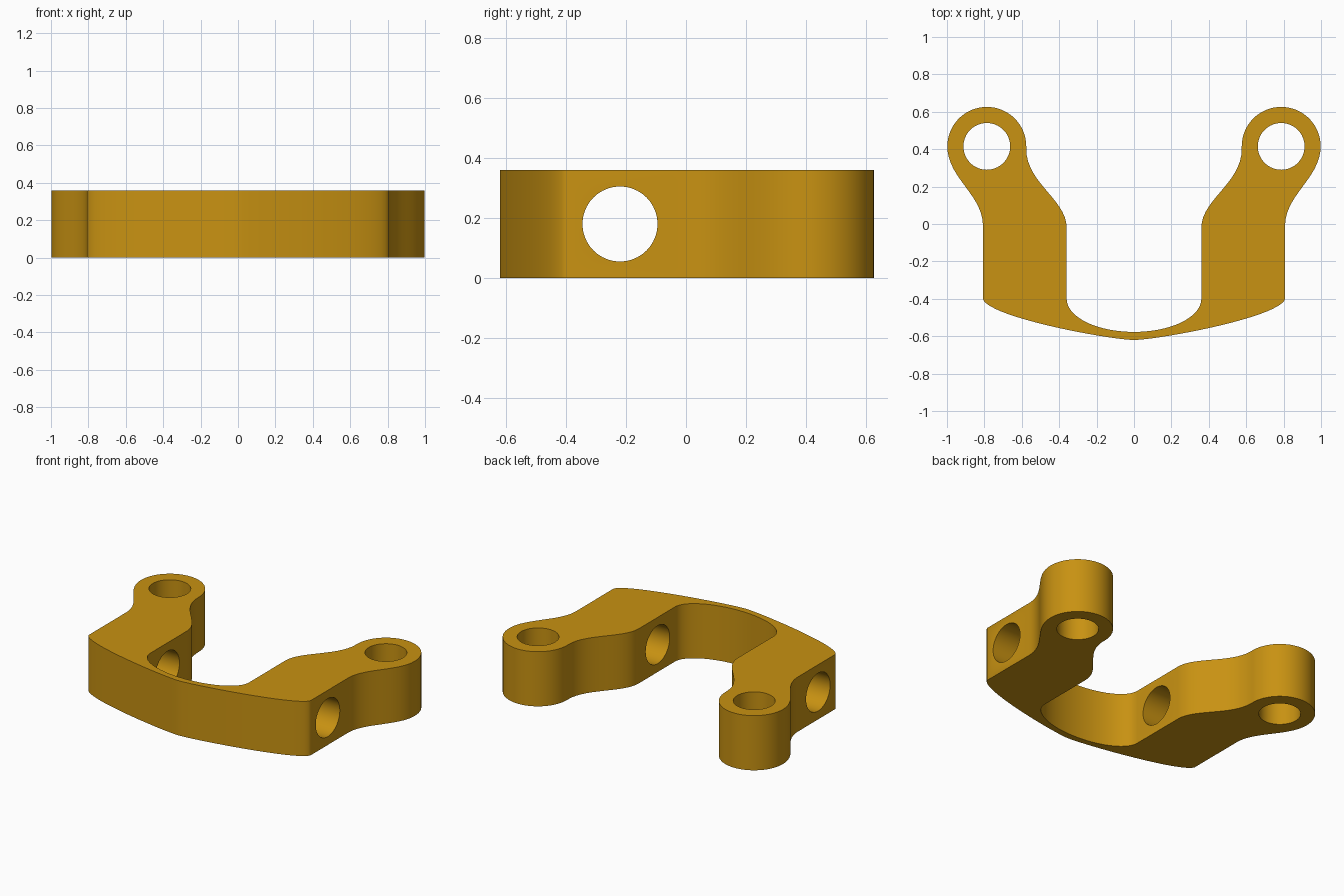
import bpy, bmesh, math
from mathutils import Vector
from mathutils.geometry import interpolate_bezier

if "Cube" in bpy.data.objects:
    bpy.data.objects.remove(bpy.data.objects["Cube"])

HEIGHT = 0.36
LUG = (0.787, 0.415)      # centre of the rounded lug
LUG_R, HOLE_R = 0.211, 0.125

gold = bpy.data.materials.new("golden_ochre")
gold.diffuse_color = (0.578, 0.287, 0.006, 1)
gold.use_nodes = True
gold.node_tree.nodes["Principled BSDF"].inputs["Base Color"].default_value = gold.diffuse_color


def bezier(a, b, c, d, n=16):
    return [(p.x, p.y) for p in interpolate_bezier(*[Vector((*q, 0)) for q in (a, b, c, d)], n)]


def arc(cx, cy, rx, ry, a0, a1, n):
    angles = [math.radians(a0 + (a1 - a0) * i / n) for i in range(n + 1)]
    return [(cx + rx * math.cos(a), cy + ry * math.sin(a)) for a in angles]


# Right half of the outline, from front centre around the lug to inner centre
half = bezier((0, -0.62), (0.12, -0.62), (0.78, -0.50), (0.808, -0.40), 24)
half += bezier((0.808, 0), (0.815, 0.16), (0.998, 0.25), (0.998, 0.415))
half += arc(*LUG, LUG_R, LUG_R, 0, 180, 32)[1:]
half += bezier((0.576, 0.40), (0.576, 0.22), (0.36, 0.13), (0.36, -0.02))
half += arc(0, -0.40, 0.36, 0.177, 0, -90, 20)

# Mirror the half into a closed outline
left = [(-x, y) for x, y in reversed(half) if x > 0.001]
outline = half + left

# Extrude the outline into the yoke body
bm = bmesh.new()
face = bm.faces.new([bm.verts.new((x, y, 0)) for x, y in outline])
ext = bmesh.ops.extrude_face_region(bm, geom=[face])
bmesh.ops.translate(bm, vec=(0, 0, HEIGHT),
                    verts=[v for v in ext["geom"] if isinstance(v, bmesh.types.BMVert)])
bmesh.ops.recalc_face_normals(bm, faces=bm.faces)
mesh = bpy.data.meshes.new("yoke_bracket")
bm.to_mesh(mesh)
bm.free()
yoke = bpy.data.objects.new("yoke_bracket", mesh)
bpy.context.collection.objects.link(yoke)
mesh.materials.append(gold)


def drill(name, location, depth, rotation=(0, 0, 0)):
    """Cut a round hole through the yoke."""
    bpy.ops.mesh.primitive_cylinder_add(vertices=64, radius=HOLE_R, depth=depth,
                                        location=location, rotation=rotation)
    cutter = bpy.context.object
    cutter.name = name
    cutter.data.materials.append(gold)
    bpy.context.view_layer.objects.active = yoke
    mod = yoke.modifiers.new(name, 'BOOLEAN')
    mod.operation, mod.solver, mod.object = 'DIFFERENCE', 'EXACT', cutter
    bpy.ops.object.modifier_apply(modifier=mod.name)
    bpy.data.objects.remove(cutter)


# Vertical lug holes and the cross bore through both arms
for side in (-1, 1):
    drill("lug_hole", (side * LUG[0], LUG[1], HEIGHT / 2), 1)
drill("cross_bore", (0, -0.22, HEIGHT / 2), 3, (0, math.pi / 2, 0))

bpy.ops.object.select_all(action='DESELECT')
yoke.select_set(True)
bpy.context.view_layer.objects.active = yoke
bpy.ops.object.shade_smooth_by_angle(angle=math.radians(30))
